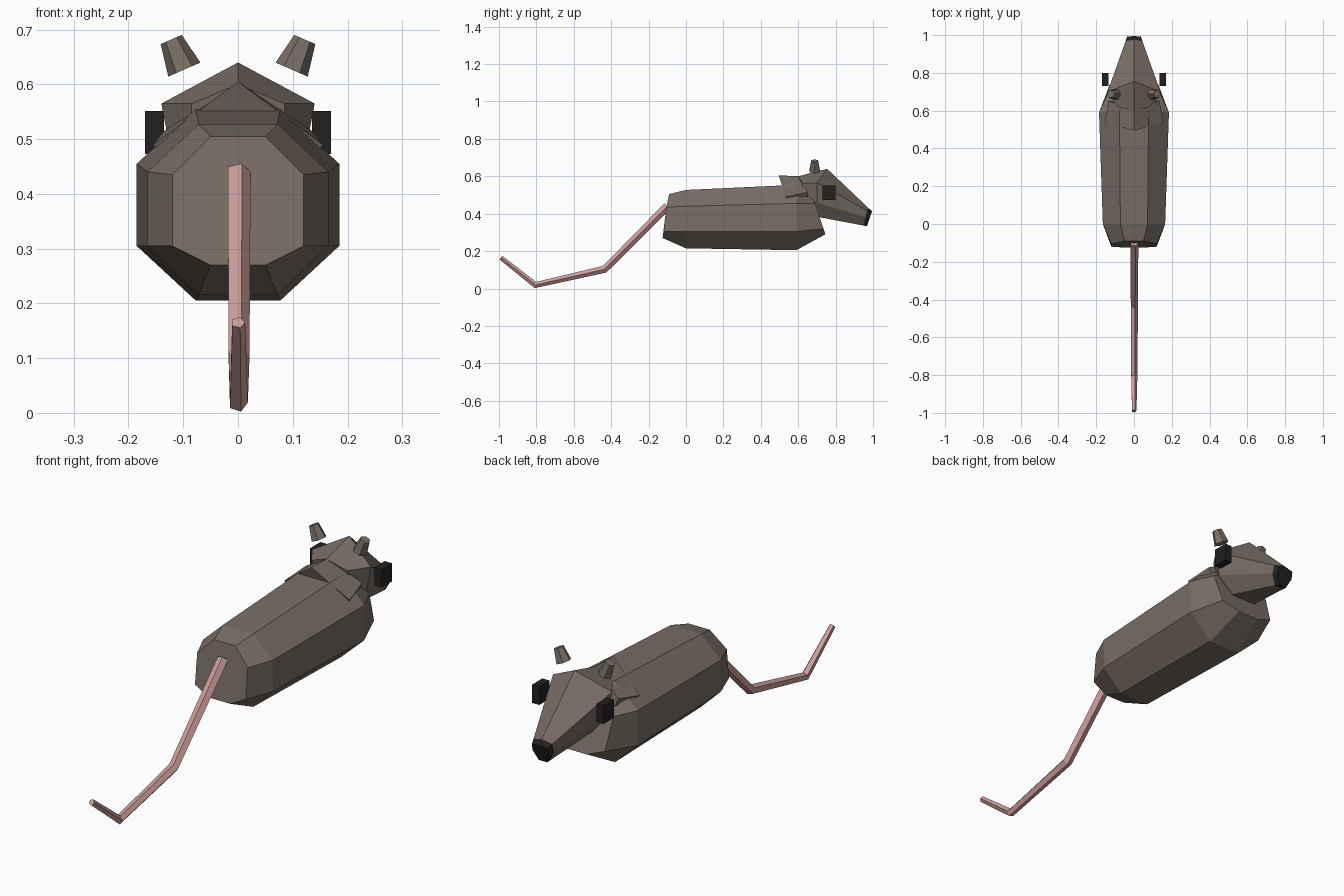
import bpy, math
from mathutils import Vector

if "Cube" in bpy.data.objects:
    bpy.data.objects.remove(bpy.data.objects["Cube"])


def material(name, rgb):
    m = bpy.data.materials.new(name)
    m.diffuse_color = (*rgb, 1)
    m.use_nodes = True
    m.node_tree.nodes["Principled BSDF"].inputs["Base Color"].default_value = m.diffuse_color
    return m


FUR = material("fur", (0.19, 0.155, 0.13))
DARK = material("dark", (0.015, 0.015, 0.015))
PINK = material("pink", (0.60, 0.34, 0.32))


def loft(name, rings, mat):
    """Bridge equal-length closed rings and cap both ends."""
    n = len(rings[0])
    verts = [v for r in rings for v in r]
    faces = [(k*n + i, k*n + (i+1) % n, (k+1)*n + (i+1) % n, (k+1)*n + i)
             for k in range(len(rings) - 1) for i in range(n)]
    faces += [tuple(reversed(range(n))), tuple(range(len(verts) - n, len(verts)))]
    me = bpy.data.meshes.new(name)
    me.from_pydata(verts, [], faces)
    me.materials.append(mat)
    ob = bpy.data.objects.new(name, me)
    bpy.context.collection.objects.link(ob)
    bpy.ops.object.select_all(action='DESELECT')
    ob.select_set(True)
    bpy.context.view_layer.objects.active = ob
    bpy.ops.object.mode_set(mode='EDIT')
    bpy.ops.mesh.select_all(action='SELECT')
    bpy.ops.mesh.normals_make_consistent(inside=False)
    bpy.ops.object.mode_set(mode='OBJECT')
    return ob


def mirrored(half):
    """Complete a half ring (top to bottom) across x = 0."""
    return list(half) + [(-x, y, z) for x, y, z in reversed(half) if x > 0]


# Octagonal body, tapered at both ends
loft("body", [mirrored(r) for r in (
    [(.05, -.09, .505), (.12, -.105, .435), (.12, -.12, .305), (.05, -.125, .27)],
    [(.072, 0, .527), (.165, 0, .44), (.165, 0, .305), (.072, 0, .215)],
    [(.077, .60, .555), (.185, .59, .455), (.185, .59, .305), (.077, .59, .205)],
    [(.06, .67, .50), (.14, .69, .455), (.13, .735, .32), (.05, .745, .29)])], FUR)

# Neck ruff
loft("neck", [mirrored(r) for r in (
    [(0, .495, .605), (.155, .535, .49), (.10, .56, .42)],
    [(0, .61, .60), (.135, .65, .515), (.10, .65, .44)])], FUR)

# Head: narrow at the neck, wide at the brow, tapering to the snout
nape = [(0, .60, .60), (.085, .62, .565), (.085, .64, .48), (.05, .64, .40)]
brow = [(0, .755, .64), (.14, .70, .565), (.12, .70, .46), (.06, .72, .38)]
tip = [(0, .995, .412), (.036, .992, .405), (.04, .982, .375), (.02, .968, .333)]
muzzle = [tuple(Vector(a).lerp(Vector(b), .92)) for a, b in zip(brow, tip)]
loft("head", [mirrored(r) for r in (nape, brow, muzzle)], FUR)
loft("nose", [mirrored(r) for r in (muzzle, tip)], DARK)

# Eyes and ears on both sides
for side, s in (("left", -1), ("right", 1)):
    bpy.ops.mesh.primitive_cube_add(size=1, location=(s*.1525, .765, .512))
    eye = bpy.context.object
    eye.name = side + "_eye"
    eye.scale = (.034, .07, .078)
    eye.data.materials.append(DARK)
    a, b = Vector((s*.098, .688, .627)), Vector((s*.122, .688, .682))
    bpy.ops.mesh.primitive_cone_add(vertices=6, radius1=.032, radius2=.021,
                                    depth=(b - a).length, location=(a + b) / 2)
    ear = bpy.context.object
    ear.name = side + "_ear"
    ear.rotation_euler = (b - a).to_track_quat('Z', 'Y').to_euler()
    ear.data.materials.append(FUR)

# Five-sided tail swept along a bent path
path = [Vector(p) for p in ((0, -.10, .44), (0, -.435, .103), (0, -.805, .019), (0, -.99, .165))]
rings = []
for i, (p, r) in enumerate(zip(path, (.023, .021, .018, .013))):
    d0 = (path[max(i, 1)] - path[max(i, 1) - 1]).normalized()
    d1 = (path[min(i + 1, 3)] - path[min(i + 1, 3) - 1]).normalized()
    t = (d0 + d1).normalized()
    up = t.cross(Vector((1, 0, 0)))
    rings.append([tuple(p + r * (Vector((math.cos(k), 0, 0)) + up * math.sin(k)))
                  for k in (j * math.tau / 5 for j in range(5))])
loft("tail", rings, PINK)
